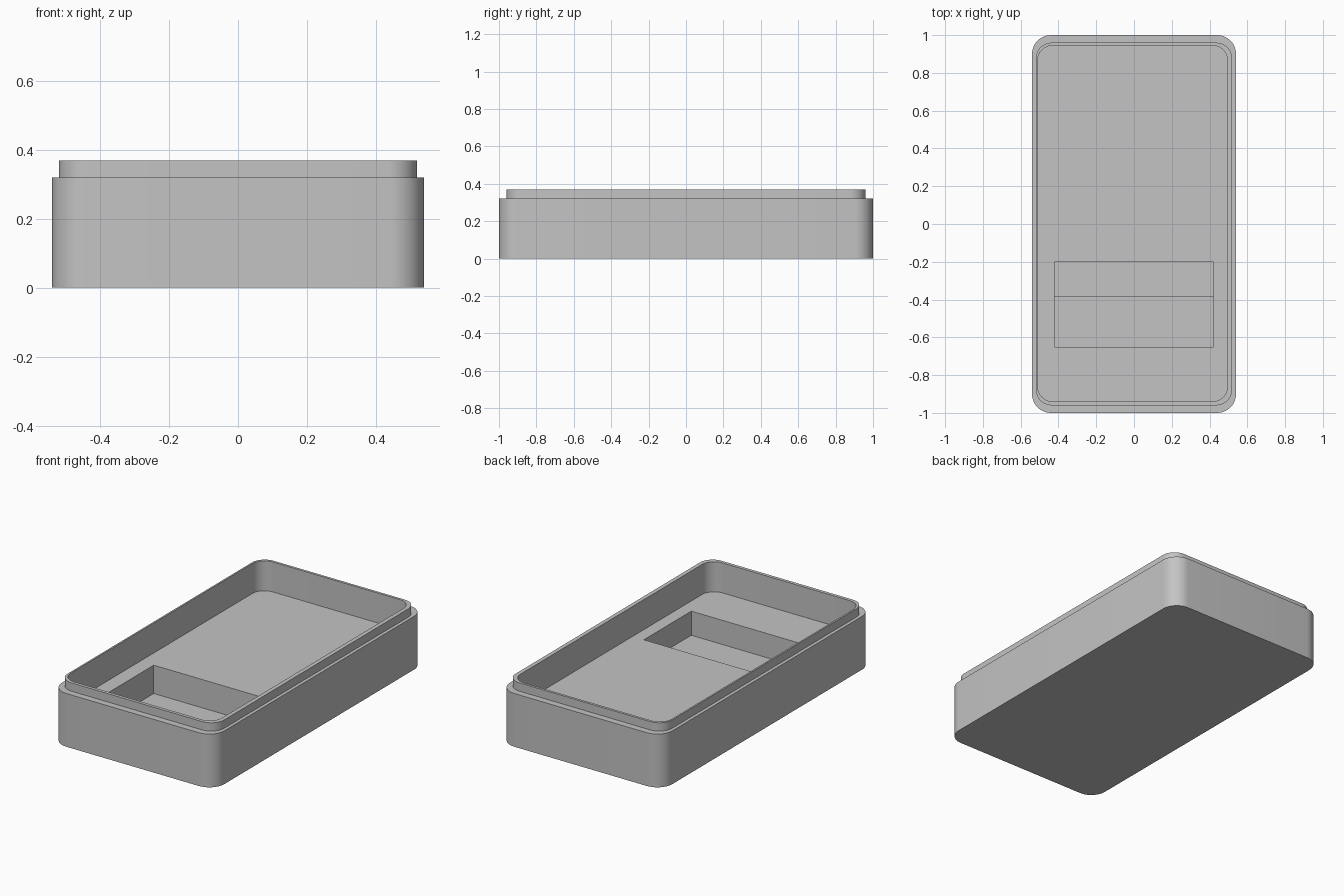
import bpy, bmesh, math

if "Cube" in bpy.data.objects:
    bpy.data.objects.remove(bpy.data.objects["Cube"], do_unlink=True)

grey = bpy.data.materials.new("plain_grey")
grey.use_nodes = True
colour = (0.55, 0.55, 0.55, 1)
grey.diffuse_color = colour
grey.node_tree.nodes["Principled BSDF"].inputs["Base Color"].default_value = colour


def rounded_ring(bm, x0, x1, y0, y1, r, z, steps=12):
    """One loop of vertices around a rounded rectangle."""
    corners = [(x1 - r, y1 - r), (x0 + r, y1 - r), (x0 + r, y0 + r), (x1 - r, y0 + r)]
    ring = []
    for i, (cx, cy) in enumerate(corners):
        for s in range(steps + 1):
            a = (i + s / steps) * math.pi / 2
            ring.append(bm.verts.new((cx + r * math.cos(a), cy + r * math.sin(a), z)))
    return ring


def finish(bm, name):
    bmesh.ops.recalc_face_normals(bm, faces=bm.faces)
    mesh = bpy.data.meshes.new(name)
    bm.to_mesh(mesh)
    bm.free()
    mesh.materials.append(grey)
    obj = bpy.data.objects.new(name, mesh)
    bpy.context.collection.objects.link(obj)
    return obj


# Tray: outer wall, ledge, raised lip and cavity as one lofted skin
outer = (-0.54, 0.54, -1.0, 1.0, 0.1)
lip = (-0.52, 0.52, -0.96, 0.96, 0.085)
cavity = (-0.51, 0.495, -0.94, 0.945, 0.08)
floor_z, ledge_z, top_z = 0.19, 0.32, 0.37
levels = [(outer, 0), (outer, ledge_z), (lip, ledge_z),
          (lip, top_z), (cavity, top_z), (cavity, floor_z)]
bm = bmesh.new()
rings = [rounded_ring(bm, *shape, z) for shape, z in levels]
for low, high in zip(rings, rings[1:]):
    for i in range(len(low)):
        j = (i + 1) % len(low)
        bm.faces.new((low[i], low[j], high[j], high[i]))
bm.faces.new(rings[0])
bm.faces.new(rings[-1])
tray = finish(bm, "tray")

# Stepped pocket in the cavity floor
profile = [(-0.65, 0.3), (-0.65, 0.045), (-0.38, 0.045),
           (-0.38, 0.02), (-0.2, 0.02), (-0.2, 0.3)]
bm = bmesh.new()
side = bm.faces.new([bm.verts.new((-0.42, y, z)) for y, z in profile])
extruded = bmesh.ops.extrude_face_region(bm, geom=[side], use_keep_orig=True)["geom"]
bmesh.ops.translate(bm, vec=(0.84, 0, 0),
                    verts=[v for v in extruded if isinstance(v, bmesh.types.BMVert)])
cutter = finish(bm, "pocket_cutter")
cutter.hide_render = True

bpy.ops.object.select_all(action="DESELECT")
tray.select_set(True)
bpy.context.view_layer.objects.active = tray
cut = tray.modifiers.new("pocket", "BOOLEAN")
cut.operation = "DIFFERENCE"
cut.solver = "EXACT"
cut.object = cutter
bpy.ops.object.modifier_apply(modifier=cut.name)
bpy.data.objects.remove(cutter, do_unlink=True)

bpy.ops.object.shade_smooth_by_angle(angle=math.radians(30))
